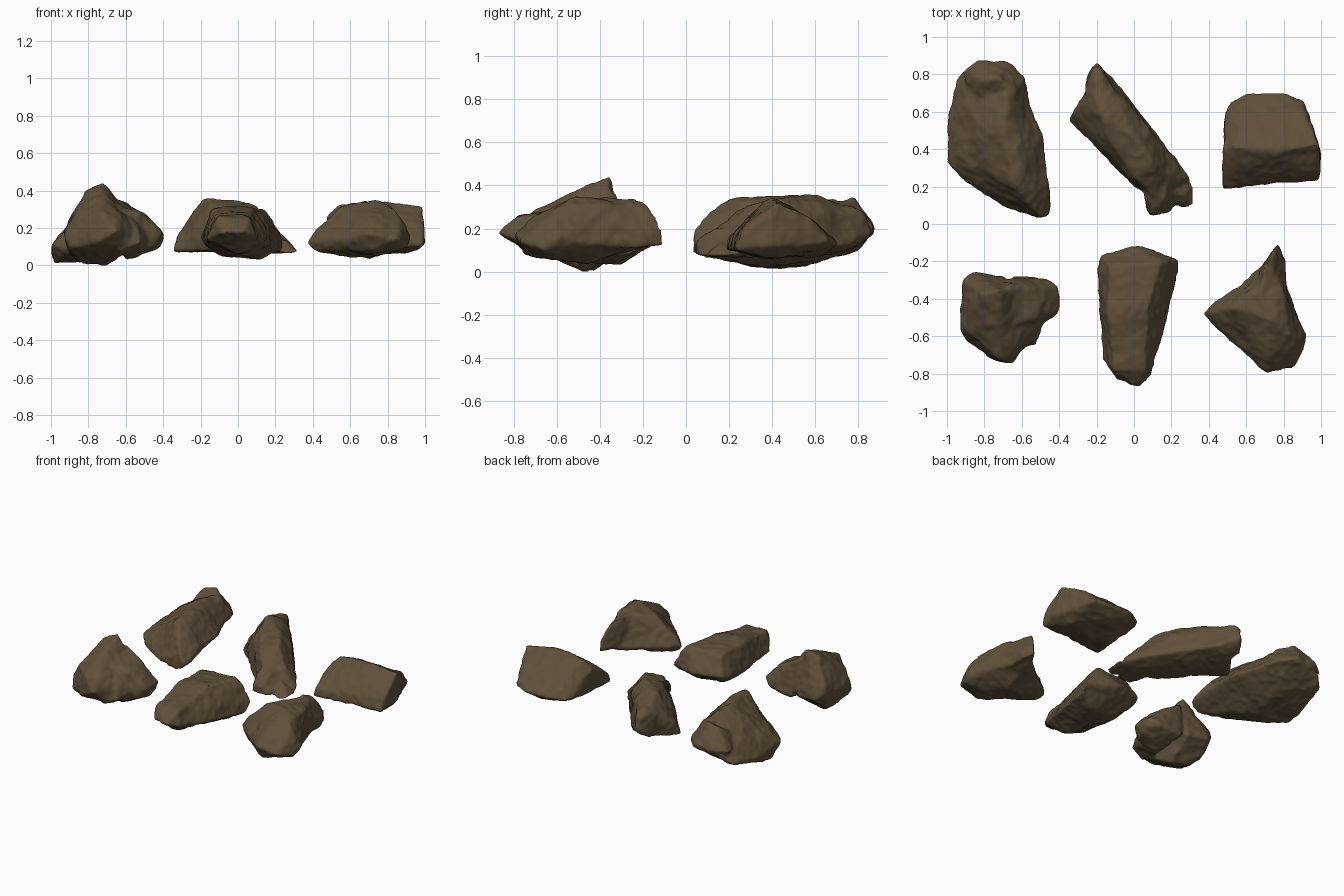
import bpy, bmesh
from mathutils import Vector, noise

stone = bpy.data.materials.new("brown_stone")
stone.diffuse_color = (0.115, 0.08, 0.042, 1)


def rock(name, seed, *hulls):
    """Fuse convex chunks into one boulder, soften it and weather its surface."""
    bm = bmesh.new()
    for pts in hulls:
        part = bmesh.new()
        for p in pts:
            part.verts.new(p)
        res = bmesh.ops.convex_hull(part, input=part.verts[:])
        loose = {v for v in res["geom_interior"] + res["geom_unused"]
                 if isinstance(v, bmesh.types.BMVert)}
        bmesh.ops.delete(part, geom=list(loose), context='VERTS')
        bmesh.ops.recalc_face_normals(part, faces=part.faces[:])
        tmp = bpy.data.meshes.new("chunk")
        part.to_mesh(tmp)
        part.free()
        bm.from_mesh(tmp)
        bpy.data.meshes.remove(tmp)
    mesh = bpy.data.meshes.new(name)
    bm.to_mesh(mesh)
    bm.free()
    ob = bpy.data.objects.new(name, mesh)
    bpy.context.collection.objects.link(ob)
    remesh = ob.modifiers.new("fuse", 'REMESH')
    remesh.mode = 'VOXEL'
    remesh.voxel_size = 0.011
    soft = ob.modifiers.new("soften", 'SMOOTH')
    soft.factor = 0.5
    soft.iterations = 12
    deps = bpy.context.evaluated_depsgraph_get()
    final = bpy.data.meshes.new_from_object(ob.evaluated_get(deps))
    ob.modifiers.clear()
    ob.data = final
    bpy.data.meshes.remove(mesh)
    final.name = name

    # broad lumps, chipped ledges and fine grain
    normals = [v.normal.copy() for v in final.vertices]
    off = Vector((seed * 3.7, seed * 1.3, seed * 2.1))
    for v, n in zip(final.vertices, normals):
        p = v.co + off
        d = 0.014 * noise.noise(p * 6)
        d += 0.009 * (0.3 - abs(noise.noise(p * 11)))
        d += 0.004 * noise.noise(p * 26)
        v.co += n * (d - 0.002)
        v.co.z = max(v.co.z, 0)
    final.materials.clear()
    final.materials.append(stone)
    final.shade_smooth()
    return ob


# long ridged boulder with a rounded rear knob
rock("back_left_rock", 1,
     [(-1.0, .33, .11), (-.99, .42, .0), (-.99, .6, .08), (-.94, .8, .1),
      (-.9, .22, .08), (-.72, .1, .08), (-.52, .03, .08), (-.44, .05, .13),
      (-.5, .03, .2), (-.45, .2, .2), (-.48, .45, .18), (-.57, .68, .16),
      (-.56, .11, .28), (-.64, .23, .35), (-.6, .32, .34), (-.52, .2, .27),
      (-.7, .5, .36), (-.86, .45, .25),
      (-.91, .65, .22), (-.68, .7, .33), (-.72, .35, .02), (-.75, .65, .05),
      (-.85, .87, .18), (-.65, .87, .18), (-.58, .79, .18)],
     [(-.93, .82, .19), (-.84, .88, .2), (-.67, .88, .2), (-.58, .78, .2),
      (-.72, .78, .35), (-.81, .77, .32), (-.85, .6, .22), (-.62, .6, .25),
      (-.8, .72, .09), (-.66, .72, .09), (-.64, .7, .32)])

# diagonal steep-sided block, tapering to the front right
rock("back_middle_rock", 2,
     [(-.35, .55, .07), (-.34, .59, .15), (-.25, .5, .22), (-.15, .46, .33),
      (-.17, .58, .365), (-.06, .62, .32), (.01, .46, .35), (.1, .33, .32),
      (.02, .24, .28), (-.02, .23, .23), (.07, .16, .22), (-.15, .37, .22),
      (-.27, .7, .25), (-.2, .72, .31), (-.1, .77, .12), (-.1, .73, .26),
      (0, .63, .12), (0, .61, .25), (.1, .49, .25),
      (.12, .49, .13), (.22, .35, .1), (.31, .24, .09), (.22, .26, .2),
      (.13, .13, .2), (.13, .12, .07), (-.18, .38, .07), (0, .2, .07),
      (-.24, .72, .08), (.25, .2, .07)],
     [(-.2, .87, .18), (-.26, .77, .1), (-.27, .7, .25), (-.1, .77, .12),
      (-.22, .83, .27), (-.18, .83, .28), (-.1, .72, .27), (-.2, .66, .34),
      (-.2, .6, .09), (-.1, .6, .33)],
     [(.08, .03, .08), (.07, .07, .13), (.1, .05, .16), (.2, .06, .07),
      (.3, .24, .07), (.24, .29, .11), (.17, .15, .2), (.08, .22, .24),
      (.04, .2, .07), (.06, .16, .2)],
     [(.33, .09, .07), (.33, .2, .07), (.29, .25, .08), (.26, .08, .06),
      (.27, .15, .13), (.15, .1, .08), (.15, .22, .18)])

# three-sided prism with a ridge running sideways
rock("back_right_rock", 3,
     [(.47, .18, .1), (.47, .19, .16), (.99, .23, .1), (1.0, .25, .19),
      (.47, .4, .27), (.53, .41, .33), (.75, .39, .34), (1.0, .42, .33),
      (.48, .56, .12), (.51, .65, .12), (.6, .7, .13), (.82, .7, .13),
      (.9, .67, .13), (.92, .58, .25), (.58, .6, .23), (1.0, .38, .12),
      (.55, .4, .06), (.9, .4, .06), (.72, .62, .07)])

# blocky peak with a side arm
rock("front_left_rock", 4,
     [(-.92, -.29, .2), (-.85, -.25, .14), (-.7, -.27, .12), (-.81, -.37, .41),
      (-.72, -.35, .45), (-.66, -.36, .38), (-.93, -.57, .17), (-.9, -.62, .09),
      (-.87, -.6, .26), (-.75, -.73, .12), (-.73, -.72, .28), (-.65, -.76, .18),
      (-.64, -.71, .25), (-.7, -.6, .33), (-.83, -.42, 0), (-.7, -.47, -.005),
      (-.58, -.63, .08), (-.56, -.4, .28), (-.55, -.62, .18), (-.9, -.35, .06)],
     [(-.4, -.33, .17), (-.4, -.48, .18), (-.41, -.4, .1), (-.46, -.29, .13),
      (-.45, -.51, .1), (-.46, -.34, .23), (-.47, -.46, .23), (-.52, -.36, .29),
      (-.52, -.51, .27), (-.68, -.32, .38), (-.7, -.55, .33),
      (-.65, -.28, .1), (-.6, -.5, .03), (-.48, -.38, .07), (-.52, -.55, .13)],
     [(-.51, -.54, .09), (-.51, -.65, .12), (-.62, -.67, .08), (-.54, -.63, .2),
      (-.62, -.5, .3), (-.7, -.6, .05), (-.55, -.45, .04), (-.46, -.46, .18)])

# long tapered block
rock("front_middle_rock", 5,
     [(-.2, -.25, .14), (-.18, -.16, .16), (0, -.11, .16), (.08, -.14, .15),
      (.25, -.18, .14), (.25, -.24, .08), (.2, -.44, .1), (.13, -.68, .13),
      (.1, -.8, .15), (.03, -.88, .18), (-.1, -.84, .17), (-.17, -.72, .14),
      (-.19, -.45, .12), (-.11, -.78, .26), (.06, -.78, .26), (-.14, -.5, .3),
      (.08, -.45, .32), (-.14, -.22, .3), (.14, -.21, .3), (0, -.7, .06),
      (-.1, -.3, .05), (.12, -.3, .03)])

# pointed pyramid with a low rear fin
rock("front_right_rock", 6,
     [(.36, -.48, .12), (.4, -.5, .07), (.42, -.47, .2), (.53, -.45, .31),
      (.65, -.34, .34), (.6, -.3, .12), (.74, -.18, .12), (.82, -.32, .12),
      (.92, -.59, .16), (.91, -.66, .1), (.86, -.77, .14), (.7, -.8, .17),
      (.6, -.7, .14), (.74, -.52, .36), (.84, -.59, .31), (.88, -.64, .24),
      (.72, -.75, .08), (.79, -.35, .31), (.7, -.45, .03), (.78, -.6, .05),
      (.72, -.72, .24)],
     [(.77, -.1, .12), (.77, -.11, .2), (.72, -.18, .33), (.69, -.23, .35),
      (.82, -.2, .18), (.81, -.2, .11), (.69, -.22, .18), (.68, -.38, .35),
      (.82, -.42, .27), (.63, -.35, .12), (.8, -.4, .1)])
